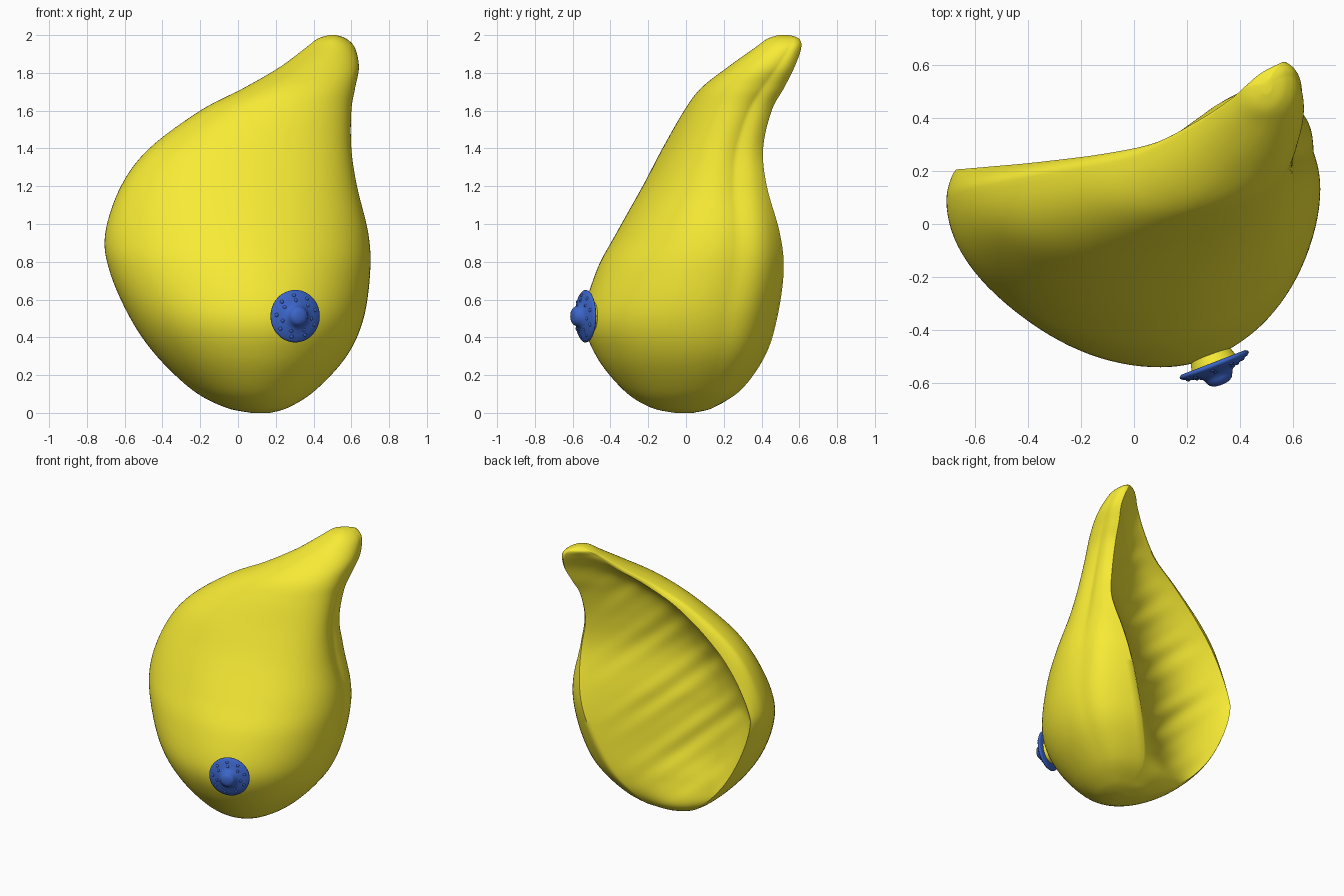
import bpy, bmesh, math
from mathutils import Vector, Matrix

if "Cube" in bpy.data.objects:
    bpy.data.objects.remove(bpy.data.objects["Cube"])


def material(name, rgb):
    m = bpy.data.materials.new(name)
    m.diffuse_color = (*rgb, 1)
    m.use_nodes = True
    m.node_tree.nodes["Principled BSDF"].inputs["Base Color"].default_value = m.diffuse_color
    return m


YELLOW = material("yellow", (0.93, 0.83, 0.035))
BLUE = material("blue", (0.045, 0.13, 0.58))


def finish(bm, name, mat, angle):
    bmesh.ops.recalc_face_normals(bm, faces=bm.faces)
    me = bpy.data.meshes.new(name)
    bm.to_mesh(me)
    bm.free()
    ob = bpy.data.objects.new(name, me)
    bpy.context.collection.objects.link(ob)
    me.materials.append(mat)
    bpy.ops.object.select_all(action='DESELECT')
    ob.select_set(True)
    bpy.context.view_layer.objects.active = ob
    bpy.ops.object.shade_smooth_by_angle(angle=math.radians(angle))
    return ob


def skin(bm, rings):
    # bridge closed rings and cap both ends
    loops = [[bm.verts.new(p) for p in r] for r in rings]
    n = len(loops[0])
    for a, b in zip(loops, loops[1:]):
        for i in range(n):
            j = (i + 1) % n
            bm.faces.new((a[i], a[j], b[j], b[i]))
    for end in (loops[0], loops[-1]):
        c = bm.verts.new(sum((v.co for v in end), Vector()) / n)
        for i in range(n):
            bm.faces.new((end[i], end[(i + 1) % n], c))


def smooth_rows(rows, sub):
    # Catmull-Rom through the section table
    out = []
    for k in range(len(rows) - 1):
        p0, p1, p2 = rows[max(k - 1, 0)], rows[k], rows[k + 1]
        p3 = rows[min(k + 2, len(rows) - 1)]
        for s in range(sub):
            t = s / sub
            out.append([0.5 * (2 * b + (c - a) * t + (2 * a - 5 * b + 4 * c - d) * t * t
                               + (3 * b - a - 3 * c + d) * t ** 3)
                        for a, b, c, d in zip(p0, p1, p2, p3)])
    return out + [list(rows[-1])]


# Body sections: z, left x, right x, front x, front y, left rim y, right rim y,
# hollow depth, right rim inset
SECTIONS = [
    (0.00, 0.07, 0.17, 0.12, -0.06, 0.03, 0.04, 0.00, 0.40),
    (0.03, -0.07, 0.27, 0.11, -0.19, 0.10, 0.14, -0.03, 0.40),
    (0.12, -0.24, 0.41, 0.10, -0.33, 0.17, 0.29, -0.02, 0.38),
    (0.30, -0.43, 0.575, 0.10, -0.475, 0.20, 0.42, 0.10, 0.30),
    (0.50, -0.57, 0.665, 0.10, -0.54, 0.21, 0.485, 0.20, 0.24),
    (0.75, -0.68, 0.70, 0.06, -0.475, 0.21, 0.52, 0.25, 0.17),
    (0.95, -0.703, 0.69, 0.00, -0.37, 0.21, 0.50, 0.25, 0.12),
    (1.20, -0.62, 0.63, -0.06, -0.23, 0.22, 0.43, 0.22, 0.06),
    (1.40, -0.47, 0.60, -0.04, -0.125, 0.235, 0.41, 0.17, 0.06),
    (1.60, -0.20, 0.60, 0.12, -0.01, 0.265, 0.455, 0.12, 0.07),
    (1.72, 0.03, 0.62, 0.25, 0.08, 0.31, 0.52, 0.08, 0.09),
    (1.83, 0.22, 0.64, 0.38, 0.22, 0.40, 0.575, 0.04, 0.12),
    (1.93, 0.355, 0.62, 0.48, 0.36, 0.48, 0.61, 0.00, 0.18),
    (1.98, 0.42, 0.575, 0.50, 0.43, 0.53, 0.60, -0.01, 0.20),
    (2.00, 0.48, 0.52, 0.50, 0.49, 0.53, 0.55, 0.00, 0.20),
]


def section_ring(row):
    z, xl, xr, xf, yf, yrl, yrr, depth, inset = row
    w = xr - xl
    upper = min(max((z - 0.9) / 0.5, 0), 1)
    inset_l = 0.025 + 0.075 * upper
    power = 1 - 0.15 * upper
    yl, yr = yf + 0.8 * (yrl - yf), yf + 0.6 * (yrr - yf)
    rim_l = Vector((xl + inset_l * w, yrl))
    crease = Vector((xr - 0.018 * w, yf + 0.74 * (yrr - yf)))
    rim_r = Vector((xr - inset * w, yrr))
    pts = []
    for i in range(6):                        # left edge
        t = i / 6
        pts.append((xl + inset_l * w * (1 - t) ** 2, yrl + (yl - yrl) * t))
    for i in range(56):                       # rounded front
        a = math.pi * i / 56
        left = a < math.pi / 2
        side, y0 = (xf - xl, yl) if left else (xr - xf, yr)
        c, s = math.cos(a), math.sin(a)
        s = s ** power if left else s
        pts.append((xf - side * c, y0 + (yf - y0) * s))
    for i in range(6):                        # right edge up to the crease
        t = i / 6
        pts.append((xr - 0.018 * w * t * t, yr + (crease.y - yr) * t))
    for i in range(10):                       # panel behind the crease
        t = i / 10
        p = crease.lerp(rim_r, t)
        bulge = (0.02 + 0.22 * max(inset - 0.06, 0)) * w * math.sin(math.pi * t)
        pts.append((p.x + bulge, p.y + bulge * 0.3))
    for i in range(48):                       # wrinkled hollow back
        t = i / 48
        p = rim_r.lerp(rim_l, t)
        s = math.sin(math.pi * t ** 1.25)
        d = depth * max(s, 0) ** 0.8
        q = z - 0.8 * p.x
        q = q + 1.6 * p.x                     # folds run down towards the left rim
        wrinkle = (math.sin(25 * q + 3 * p.x) + 0.7 * math.sin(43 * q - 5 * z)) * 0.022 * depth * s
        pts.append((p.x, p.y - d + wrinkle))
    return [Vector((x, y, z)) for x, y in pts]


bm = bmesh.new()
skin(bm, [section_ring(r) for r in smooth_rows(SECTIONS, 8)])
bmesh.ops.smooth_vert(bm, verts=bm.verts, factor=0.3, use_axis_x=True, use_axis_y=True, use_axis_z=False)
finish(bm, "body_shell", YELLOW, 60)

# Frame of the front disc, turned slightly to the right
normal = Vector((0.36, -0.93, 0)).normalized()
FRAME = Matrix.Translation((0.30, -0.525, 0.512)) @ normal.to_track_quat('Z', 'Y').to_matrix().to_4x4()


def lathe(profile, seg=48):
    return [[FRAME @ Vector((r * math.cos(2 * math.pi * i / seg),
                             r * math.sin(2 * math.pi * i / seg), h))
             for i in range(seg)] for r, h in profile]


# Blue disc with raised centre
bm = bmesh.new()
skin(bm, lathe([(0.04, 0.0), (0.128, -0.004), (0.138, 0.002), (0.139, 0.009), (0.130, 0.017),
                (0.10, 0.028), (0.075, 0.036), (0.058, 0.046), (0.052, 0.060), (0.046, 0.072),
                (0.034, 0.081), (0.018, 0.085), (0.004, 0.086)]))
# low bumps around the centre
for count, radius, h in ((7, 0.082, 0.026), (9, 0.110, 0.018)):
    for i in range(count):
        a = 2 * math.pi * i / count + radius * 9
        pos = Matrix.Translation((radius * math.cos(a), radius * math.sin(a), h))
        bmesh.ops.create_icosphere(bm, subdivisions=2, radius=0.012, matrix=FRAME @ pos)
finish(bm, "front_disc", BLUE, 60)

# Stub joining the disc to the body
bm = bmesh.new()
skin(bm, lathe([(0.065, -0.07), (0.08, -0.03), (0.09, 0.003)]))
finish(bm, "disc_mount", YELLOW, 40)
